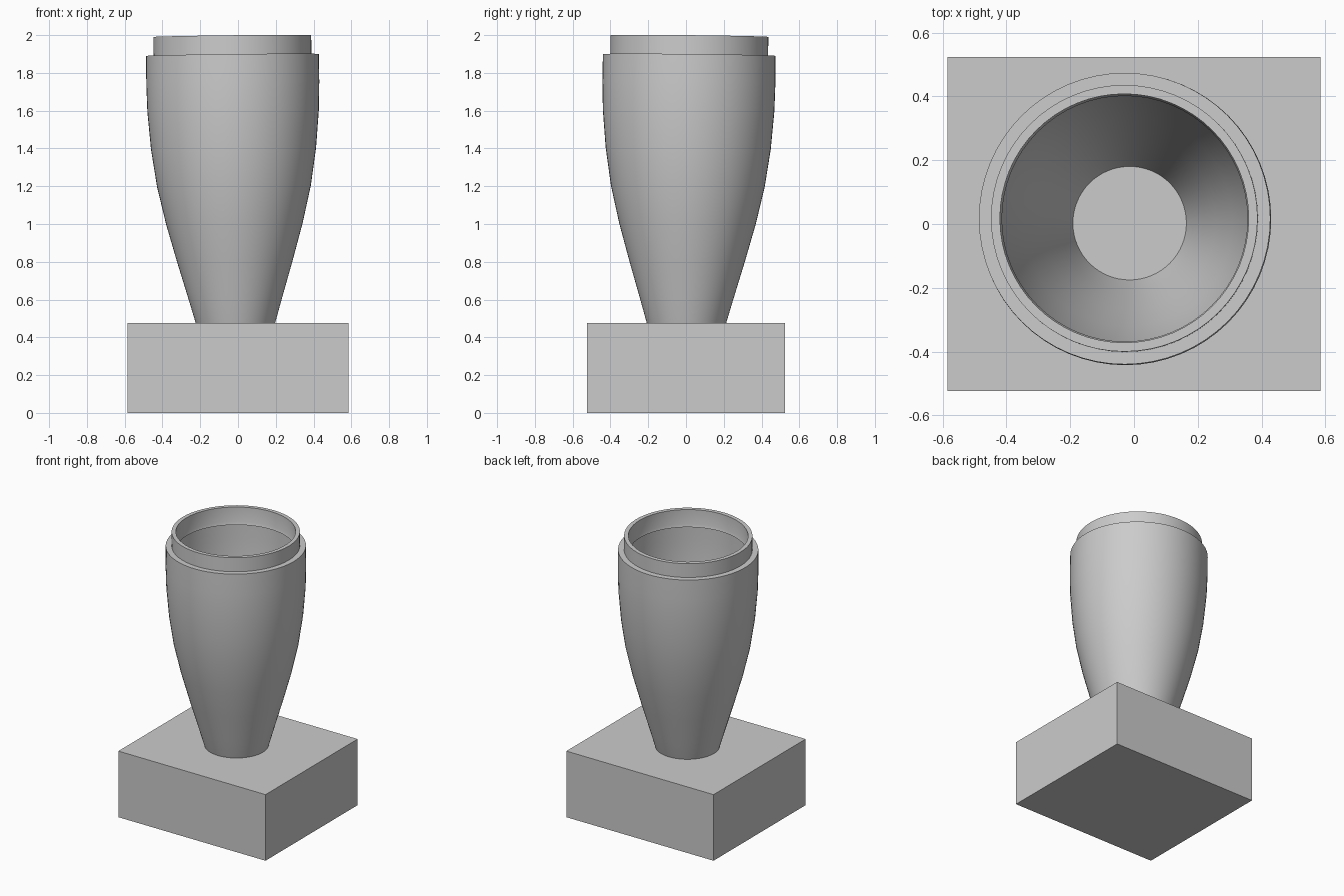
import bpy, bmesh, math
from mathutils import Vector

if "Cube" in bpy.data.objects:
    bpy.data.objects.remove(bpy.data.objects["Cube"])

BASE_TOP = 0.475
SIDES = 64

grey = bpy.data.materials.new("plain_grey")
grey.diffuse_color = (0.6, 0.6, 0.6, 1)
grey.use_nodes = True
grey.node_tree.nodes["Principled BSDF"].inputs["Base Color"].default_value = grey.diffuse_color


def make_object(name, bm):
    bmesh.ops.recalc_face_normals(bm, faces=bm.faces)
    mesh = bpy.data.meshes.new(name)
    bm.to_mesh(mesh)
    bm.free()
    mesh.materials.append(grey)
    obj = bpy.data.objects.new(name, mesh)
    bpy.context.collection.objects.link(obj)
    return obj


def lathe(name, profile):
    """Revolve a closed (radius, height) profile around z."""
    bm = bmesh.new()
    rings = []
    for r, z in profile:
        rings.append([bm.verts.new((r * math.cos(a), r * math.sin(a), z))
                      for a in (2 * math.pi * i / SIDES for i in range(SIDES))])
    for a, b in zip(rings, rings[1:] + rings[:1]):
        for i in range(SIDES):
            j = (i + 1) % SIDES
            bm.faces.new((a[i], a[j], b[j], b[i]))
    return make_object(name, bm)


# Rectangular base block
bm = bmesh.new()
bmesh.ops.create_cube(bm, size=1)
for v in bm.verts:
    v.co = Vector((v.co.x * 1.17, v.co.y * 1.046, (v.co.z + 0.5) * BASE_TOP))
make_object("base_block", bm)

# Hollow cup: flared wall, shoulder, thin neck, open inside down to the base
# (heights are measured from the top of the base)
outer = [(0.206, -0.012), (0.21, 0.0), (0.246, 0.125), (0.305, 0.325),
         (0.361, 0.525), (0.407, 0.725), (0.437, 0.925), (0.454, 1.125),
         (0.458, 1.275), (0.457, 1.42)]
neck = [(0.418, 1.42), (0.418, 1.52), (0.39, 1.52), (0.39, 1.415),
        (0.385, 1.395)]
wall = 0.032
inner = [(r - wall, z) for r, z in reversed(outer[:-1])]
inner.insert(0, (outer[-1][0] - wall, 1.39))
cup = lathe("cup", outer + neck + inner)

# The cup leans very slightly
axis = Vector((-0.0115, 0.0105, 1))
cup.rotation_mode = 'QUATERNION'
cup.rotation_quaternion = Vector((0, 0, 1)).rotation_difference(axis)
cup.location = (-0.013, 0.002, BASE_TOP)

# Smooth shading with crisp rim edges
bpy.context.view_layer.objects.active = cup
cup.select_set(True)
bpy.ops.object.shade_smooth_by_angle(angle=math.radians(30))
